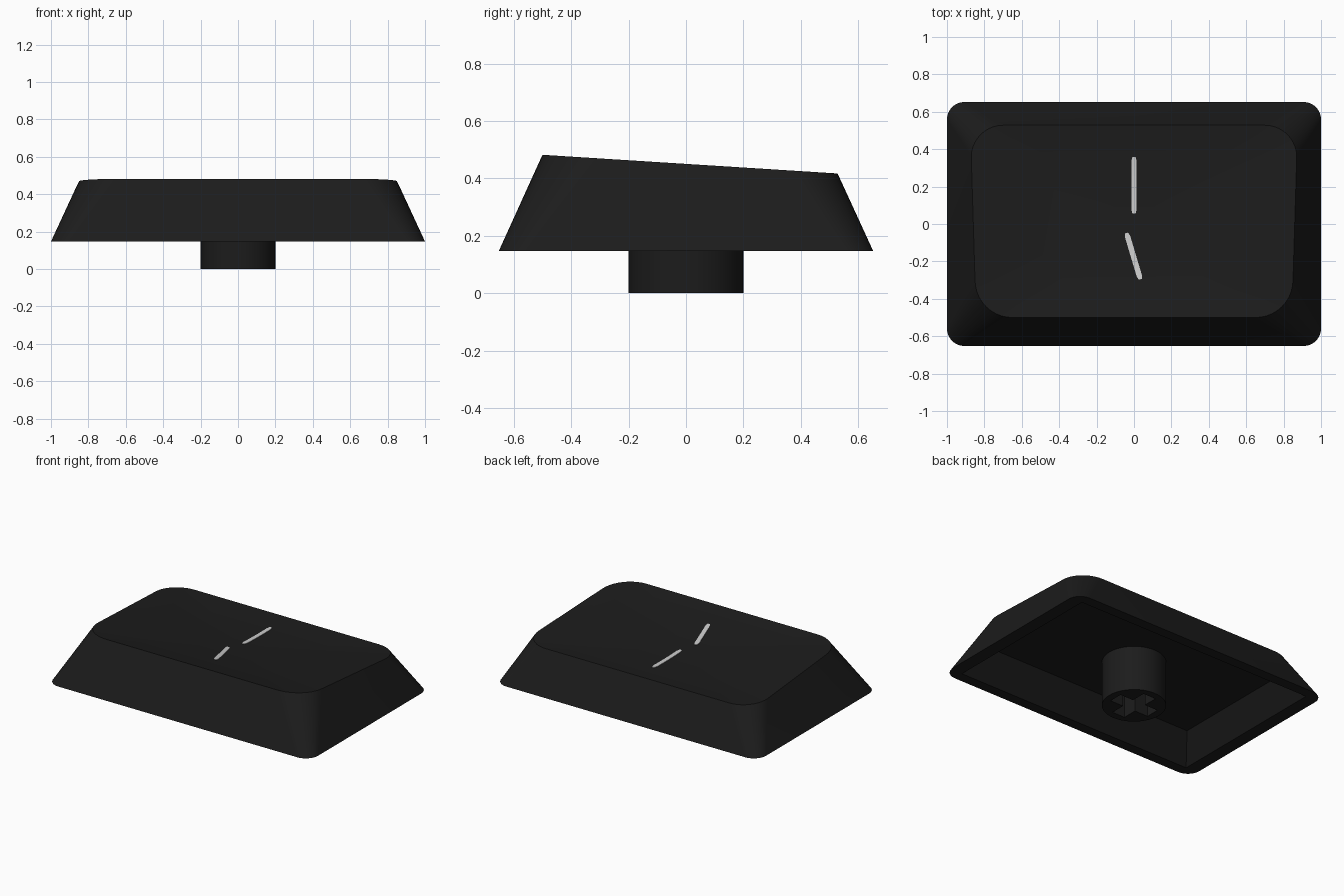
import bpy, bmesh, math

if "Cube" in bpy.data.objects:
    bpy.data.objects.remove(bpy.data.objects["Cube"])

SEG = 10        # segments per rounded corner
BASE_Z = 0.147  # height of the cap's lower rim
MID_Y = 0.014   # centre of the top face
DISH = 0.035    # depth of the hollow in the top face


def material(name, value):
    m = bpy.data.materials.new(name)
    m.diffuse_color = (value, value, value, 1)
    m.use_nodes = True
    m.node_tree.nodes["Principled BSDF"].inputs["Base Color"].default_value = m.diffuse_color
    return m


charcoal = material("charcoal plastic", 0.0116)
pale_grey = material("pale grey print", 0.6)


def finish(name, bm, mat):
    bmesh.ops.remove_doubles(bm, verts=bm.verts, dist=1e-5)
    bmesh.ops.recalc_face_normals(bm, faces=bm.faces)
    me = bpy.data.meshes.new(name)
    bm.to_mesh(me)
    bm.free()
    me.materials.append(mat)
    ob = bpy.data.objects.new(name, me)
    bpy.context.collection.objects.link(ob)
    return ob


def smooth(ob):
    bpy.ops.object.select_all(action='DESELECT')
    ob.select_set(True)
    bpy.context.view_layer.objects.active = ob
    bpy.ops.object.shade_smooth_by_angle(angle=math.radians(30))


def top_z(y, s=1.0):
    # sloping plane of the top face, hollowed towards its centre (s = 0)
    return 0.482 - (y + 0.5) * 0.065 / 1.028 - DISH * (1 - s * s)


def rounded_loop(xf, xb, y0, y1, rf, rb):
    """Rounded outline; half width xf at the front and xb at the back."""
    pts = []
    corners = [(1, 1, xb, y1, rb), (-1, 1, xb, y1, rb),
               (-1, -1, xf, y0, rf), (1, -1, xf, y0, rf)]
    for k, (sx, sy, hx, y, r) in enumerate(corners):
        for i in range(SEG + 1):
            a = (k + i / SEG) * math.pi / 2
            pts.append((sx * (hx - r) + r * math.cos(a),
                        y - sy * r + r * math.sin(a)))
    return pts


def loft(bm, rings):
    loops = [[bm.verts.new(p) for p in ring] for ring in rings]
    for lo, hi in zip(loops, loops[1:]):
        for i in range(len(lo)):
            j = (i + 1) % len(lo)
            bm.faces.new((lo[i], lo[j], hi[j], hi[i]))
    bm.faces.new(loops[0])
    bm.faces.new(loops[-1])


def prism(outline, low, high):
    bm = bmesh.new()
    loft(bm, [[(x, y, low) for x, y in outline],
              [(x, y, high) for x, y in outline]])
    return bm


# Cap shell: dished top, sloped sides, rim, then the hollow underside
top = rounded_loop(0.85, 0.87, -0.5, 0.528, 0.2, 0.17)
base = rounded_loop(1.0, 1.0, -0.652, 0.652, 0.093, 0.093)
opening = rounded_loop(0.91, 0.91, -0.58, 0.58, 0, 0)
ceiling = rounded_loop(0.80, 0.80, -0.44, 0.44, 0, 0)
rings = []
for k in range(1, 11):
    s = k / 10
    ring = [(x * s, MID_Y + (y - MID_Y) * s) for x, y in top]
    rings.append([(x, y, top_z(y, s)) for x, y in ring])
rings += [[(x, y, BASE_Z) for x, y in base],
          [(x, y, BASE_Z) for x, y in opening],
          [(x, y, 0.31) for x, y in ceiling]]
bm = bmesh.new()
loft(bm, rings)
smooth(finish("cap_shell", bm, charcoal))

# Round stem with a cross-shaped socket
circle = [(0.2 * math.cos(i * math.tau / 48), 0.2 * math.sin(i * math.tau / 48))
          for i in range(48)]
stem = finish("stem", prism(circle, 0, 0.312), charcoal)
L, W = 0.15, 0.048
quarter = [(L, -W), (L, W), (W, W)]
cross = []
for k in range(4):
    c, s = round(math.cos(k * math.pi / 2)), round(math.sin(k * math.pi / 2))
    cross += [(x * c - y * s, x * s + y * c) for x, y in quarter]
cutter = finish("socket_cutter", prism(cross, -0.05, 0.15), charcoal)
cutter.hide_render = True
mod = stem.modifiers.new("socket", 'BOOLEAN')
mod.operation = 'DIFFERENCE'
mod.solver = 'EXACT'
mod.object = cutter
bpy.context.view_layer.objects.active = stem
bpy.ops.object.modifier_apply(modifier=mod.name)
bpy.data.objects.remove(cutter)
smooth(stem)


# Printed strokes following the dished top
def stroke(name, x0, y0, x1, y1, r=0.0145, n=12):
    length = math.hypot(x1 - x0, y1 - y0)
    nx, ny = -(y1 - y0) / length, (x1 - x0) / length
    sections = []
    for i in range(n + 1):
        t = i / n
        w = r * (0.6 if i in (0, n) else 1)
        section = []
        for side, dz in ((-w, -0.002), (w, -0.002), (w, 0.003), (-w, 0.003)):
            x = x0 + (x1 - x0) * t + nx * side
            y = y0 + (y1 - y0) * t + ny * side
            section.append((x, y, top_z(y, abs(y - MID_Y) / 0.514) + dz))
        sections.append(section)
    bm = bmesh.new()
    loft(bm, sections)
    finish(name, bm, pale_grey)


stroke("upper_stroke", 0.0, 0.055, 0.0, 0.359)
stroke("lower_stroke", -0.04, -0.048, 0.034, -0.296)
